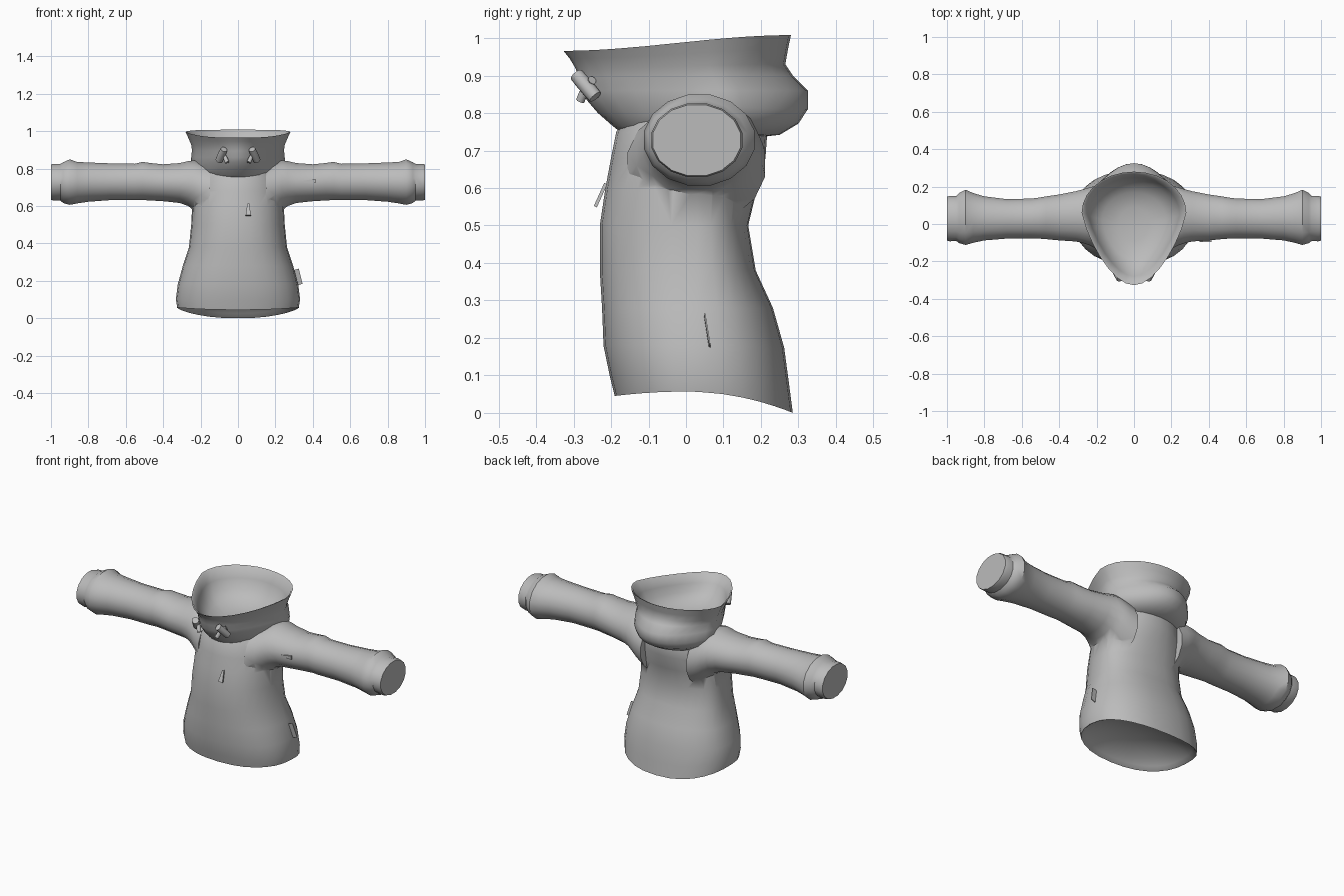
import bpy, bmesh, math
from mathutils import Vector

if "Cube" in bpy.data.objects:
    bpy.data.objects.remove(bpy.data.objects["Cube"])

cloth = bpy.data.materials.new("plain grey")
cloth.diffuse_color = (0.5, 0.5, 0.5, 1)
cloth.use_nodes = True
cloth.node_tree.nodes["Principled BSDF"].inputs["Base Color"].default_value = cloth.diffuse_color


def shade(ob, angle):
    bpy.ops.object.select_all(action='DESELECT')
    ob.select_set(True)
    bpy.context.view_layer.objects.active = ob
    bpy.ops.object.shade_smooth_by_angle(angle=math.radians(angle))


def make(name, bm, angle=40):
    bmesh.ops.recalc_face_normals(bm, faces=bm.faces[:])
    me = bpy.data.meshes.new(name)
    bm.to_mesh(me)
    bm.free()
    me.materials.append(cloth)
    ob = bpy.data.objects.new(name, me)
    bpy.context.collection.objects.link(ob)
    shade(ob, angle)
    return ob


def loft(name, rings, angle=40):
    """Skin a list of equal-length rings and close both ends with fans."""
    bm = bmesh.new()
    rows = [[bm.verts.new(p) for p in r] for r in rings]
    n = len(rows[0])
    for a, b in zip(rows, rows[1:]):
        for i in range(n):
            j = (i + 1) % n
            bm.faces.new((a[i], a[j], b[j], b[i]))
    for row in (rows[0], rows[-1]):
        mid = bm.verts.new(sum((v.co for v in row), Vector()) / n)
        for i in range(n):
            bm.faces.new((row[i], row[(i + 1) % n], mid))
    return make(name, bm, angle)


def spow(v, e):
    return math.copysign(abs(v) ** e, v)


def outline(hw, yf, yb, yc, zf, zb, point=0.0, back=0.0, e=1.0, n=28):
    """Horizontal ring: half width, front, back, widest y, heights, front and back pointedness."""
    ring = []
    for i in range(n):
        t = 2 * math.pi * i / n - math.pi / 2
        c, s = spow(math.cos(t), e), spow(math.sin(t), e)
        y = yc + s * (yb - yc if s > 0 else yc - yf)
        x = hw * c * (1 - point * max(0, -s) - back * max(0, s))
        f = (y - yf) / (yb - yf)
        f = f * f * (3 - 2 * f)
        ring.append(Vector((x, y, zf + (zb - zf) * f)))
    return ring


def hem(y):
    return 0.057 - (0.7 if y > 0 else 0.33) * y * y


# Torso: flared body with a hem that dips at the back
body = [(0.05, .325, -.19, .285, 1, .88), (0.10, .332, -.203, .275, .5, .88),
        (0.18, .322, -.22, .262, .15, .88), (0.28, .295, -.224, .232, 0, .88),
        (0.38, .262, -.23, .186, 0, .88), (0.50, .25, -.23, .166, 0, .88),
        (0.60, .245, -.215, .19, 0, .93), (0.68, .24, -.2, .212, 0, 1),
        (0.75, .225, -.186, .217, 0, 1), (0.80, .19, -.15, .2, 0, 1)]
rings = []
for z, hw, yf, yb, w, e in body:
    ring = outline(hw, yf, yb, .03, z, z, e=e)
    for p in ring:
        p.z += w * (hem(p.y) - .05)
    rings.append(ring)
# hollow underside, domed upward inside the hem
under = []
for k, lift in ((.2, .085), (.5, .072), (.78, .045), (.92, .018), (.98, .002)):
    row = [Vector((p.x * k, .03 + (p.y - .03) * k, 0)) for p in rings[0]]
    for p in row:
        p.z = hem(p.y) + lift
    under.append(row)
torso = loft("jacket_body", under + rings)

# Sleeves: x, front, back, bottom, top
sleeve = [(.15, -.16, .215, .50, .825), (.20, -.135, .208, .54, .838), (.235, -.118, .2, .573, .846),
          (.265, -.107, .19, .597, .843),
          (.31, -.096, .178, .614, .832), (.40, -.09, .16, .624, .825), (.47, -.083, .15, .628, .832),
          (.51, -.08, .143, .63, .838), (.55, -.08, .138, .63, .828), (.68, -.08, .135, .63, .83),
          (.80, -.09, .15, .621, .835), (.86, -.103, .168, .612, .838), (.90, -.115, .186, .604, .852),
          (.935, -.105, .168, .614, .836), (.95, -.093, .153, .628, .827), (.985, -.095, .153, .627, .828),
          (1.0, -.091, .148, .631, .824)]
for side, label in ((1, "right"), (-1, "left")):
    rows = []
    for x, y0, y1, z0, z1 in sleeve:
        rows.append([Vector((side * x,
                             (y0 + y1) / 2 + (y1 - y0) / 2 * math.cos(a),
                             (z0 + z1) / 2 + (z1 - z0) / 2 * math.sin(a)))
                     for a in [2 * math.pi * (i + .5) / 16 for i in range(16)]])
    arm = loft(label + "_sleeve", rows)
    # sew the sleeve to the torso as one surface
    mod = torso.modifiers.new("sew", 'BOOLEAN')
    mod.operation = 'UNION'
    mod.solver = 'EXACT'
    mod.object = arm
    bpy.context.view_layer.objects.active = torso
    bpy.ops.object.modifier_apply(modifier="sew")
    bpy.data.objects.remove(arm)
shade(torso, 62)

# Hood collar: outer folds, rim, then the inner bowl
hood = [(.15, -.17, .19, .04, .745, .735, 0, 0), (.2, -.195, .25, .07, .765, .742, .1, .1),
        (.235, -.235, .30, .10, .80, .772, .25, .2), (.252, -.265, .325, .10, .835, .81, .3, .25),
        (.25, -.278, .325, .09, .86, .86, .3, .25), (.246, -.287, .285, .07, .895, .90, .3, .15),
        (.25, -.295, .265, .06, .92, .93, .3, 0), (.265, -.31, .272, .06, .945, .97, .3, 0),
        (.28, -.327, .28, .06, .966, 1.008, .3, 0),
        (.27, -.315, .27, .06, .963, 1.003, .3, 0), (.245, -.28, .25, .05, .92, .945, .3, 0),
        (.225, -.25, .225, .04, .88, .89, .25, 0), (.17, -.19, .17, .02, .84, .845, .15, 0),
        (.08, -.09, .09, .0, .82, .82, 0, 0)]
loft("hood", [outline(*r) for r in hood], 60)


def rod(name, a, b, radii, n=10):
    """Round bar between two points, with radii spread evenly along it."""
    a, b = Vector(a), Vector(b)
    q = (b - a).to_track_quat('Z', 'Y')
    rows = []
    for i, r in enumerate(radii):
        c = a.lerp(b, i / (len(radii) - 1))
        rows.append([c + q @ Vector((r * math.cos(2 * math.pi * k / n), r * math.sin(2 * math.pi * k / n), 0))
                     for k in range(n)])
    loft(name, rows)


# Cord locks on the collar front
for s in (1, -1):
    rod("cord_lock_barrel", (s * .075, -.293, .903), (s * .102, -.242, .843), (.019, .02, .02, .019))
    rod("cord_lock_button", (s * .08, -.262, .875), (s * .098, -.25, .888), (.01, .01, .012))
    rod("cord_end", (s * .075, -.265, .875), (s * .058, -.282, .833), (.008, .012, .012))

def plate(name, quad, offset):
    """Thin four-cornered tab pushed out along an offset."""
    off = Vector(offset)
    pts = [Vector(p) for p in quad]
    loft(name, [pts, [p + off for p in pts]], 20)


# Zip pulls on chest and sleeve, and the side seam tab
plate("chest_zip_pull", [(.05, -.21, .61), (.06, -.21, .61), (.069, -.238, .548), (.041, -.238, .548)],
      (0, -.008, .004))
plate("sleeve_zip_pull", [(.35, -.083, .727), (.35, -.083, .735), (.415, -.083, .746), (.415, -.083, .724)],
      (0, -.012, 0))
plate("side_tab", [(.285, .048, .255), (.325, .048, .265), (.345, .061, .185), (.305, .061, .17)],
      (0, .004, 0))
